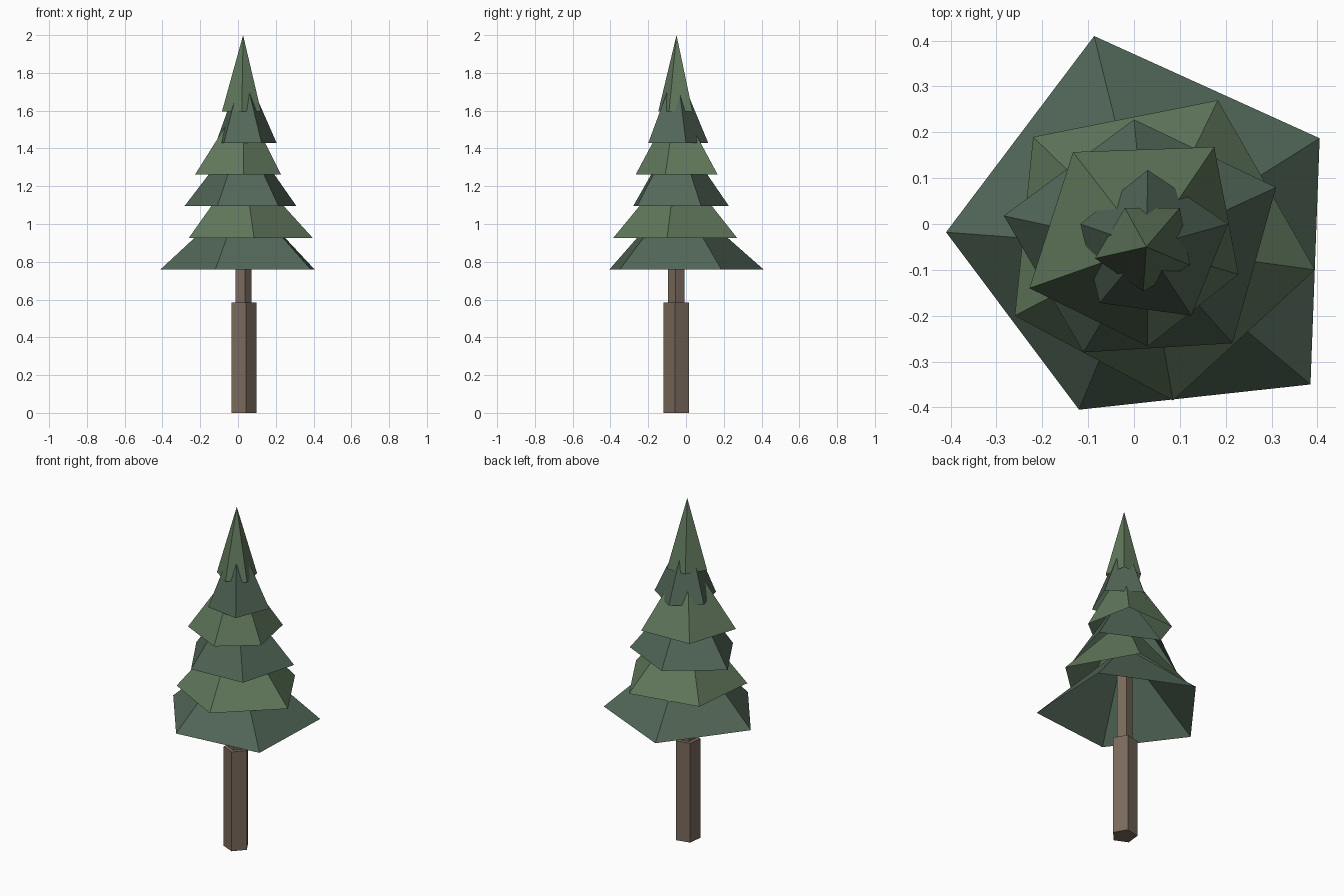
import bpy
from math import cos, sin, pi, radians

if "Cube" in bpy.data.objects:
    bpy.data.objects.remove(bpy.data.objects["Cube"])

AXIS = (0.027, -0.05)      # trunk axis, shared by all tier tips
TIER_HEIGHT = 0.405
FIRST_TIER, TIER_STEP = 0.76, 0.167


def material(name, rgb):
    m = bpy.data.materials.new(name)
    m.diffuse_color = (*rgb, 1)
    m.use_nodes = True
    m.node_tree.nodes["Principled BSDF"].inputs["Base Color"].default_value = m.diffuse_color
    return m


def add_mesh(name, verts, faces, mat):
    mesh = bpy.data.meshes.new(name)
    mesh.from_pydata(verts, [], faces)
    mesh.materials.append(mat)
    obj = bpy.data.objects.new(name, mesh)
    bpy.context.collection.objects.link(obj)
    return obj


def trunk_piece(name, radius, z0, z1, turn, mat, sides=5):
    ring = [(AXIS[0] + radius * cos(turn + 2 * pi * i / sides),
             AXIS[1] + radius * sin(turn + 2 * pi * i / sides)) for i in range(sides)]
    verts = [(x, y, z) for z in (z0, z1) for x, y in ring]
    faces = [(i, (i + 1) % sides, sides + (i + 1) % sides, sides + i) for i in range(sides)]
    faces += [tuple(reversed(range(sides))), tuple(range(sides, 2 * sides))]
    return add_mesh(name, verts, faces, mat)


def foliage_tier(name, rim, z, mat):
    # open-bottomed five-sided cone, rim listed counter-clockwise
    n = len(rim)
    verts = [(x, y, z) for x, y in rim] + [(*AXIS, z + TIER_HEIGHT)]
    return add_mesh(name, verts, [(i, (i + 1) % n, n) for i in range(n)], mat)


bark = material("bark", (0.195, 0.144, 0.107))
blue_green = material("blue_green", (0.085, 0.135, 0.097))
leaf_green = material("leaf_green", (0.119, 0.188, 0.107))

# Trunk: thick lower piece, thin upper piece running into the foliage
trunk_piece("lower_trunk", 0.071, 0, 0.585, radians(-78), bark)
trunk_piece("upper_trunk", 0.045, 0.585, 1.1, radians(-78), bark)

# Irregular pentagon rims, from the lowest tier to the top
rims = [
    [(-0.087, 0.41), (-0.41, -0.018), (-0.12, -0.405), (0.385, -0.35), (0.405, 0.187)],
    [(0.183, 0.27), (-0.22, 0.19), (-0.26, -0.20), (0.085, -0.385), (0.395, -0.10)],
    [(0.0, 0.228), (-0.284, 0.018), (-0.11, -0.28), (0.215, -0.26), (0.31, 0.08)],
    [(-0.133, 0.157), (-0.228, -0.14), (0.03, -0.267), (0.228, -0.11), (0.175, 0.168)],
    [(0.03, 0.118), (-0.117, 0.0), (-0.075, -0.172), (0.125, -0.20), (0.205, 0.0)],
    [(-0.02, 0.035), (-0.085, -0.075), (0.02, -0.147), (0.122, -0.09), (0.10, 0.035)],
]
for i, rim in enumerate(rims):
    foliage_tier(f"foliage_tier_{i + 1}", rim, FIRST_TIER + i * TIER_STEP,
                 leaf_green if i % 2 else blue_green)
